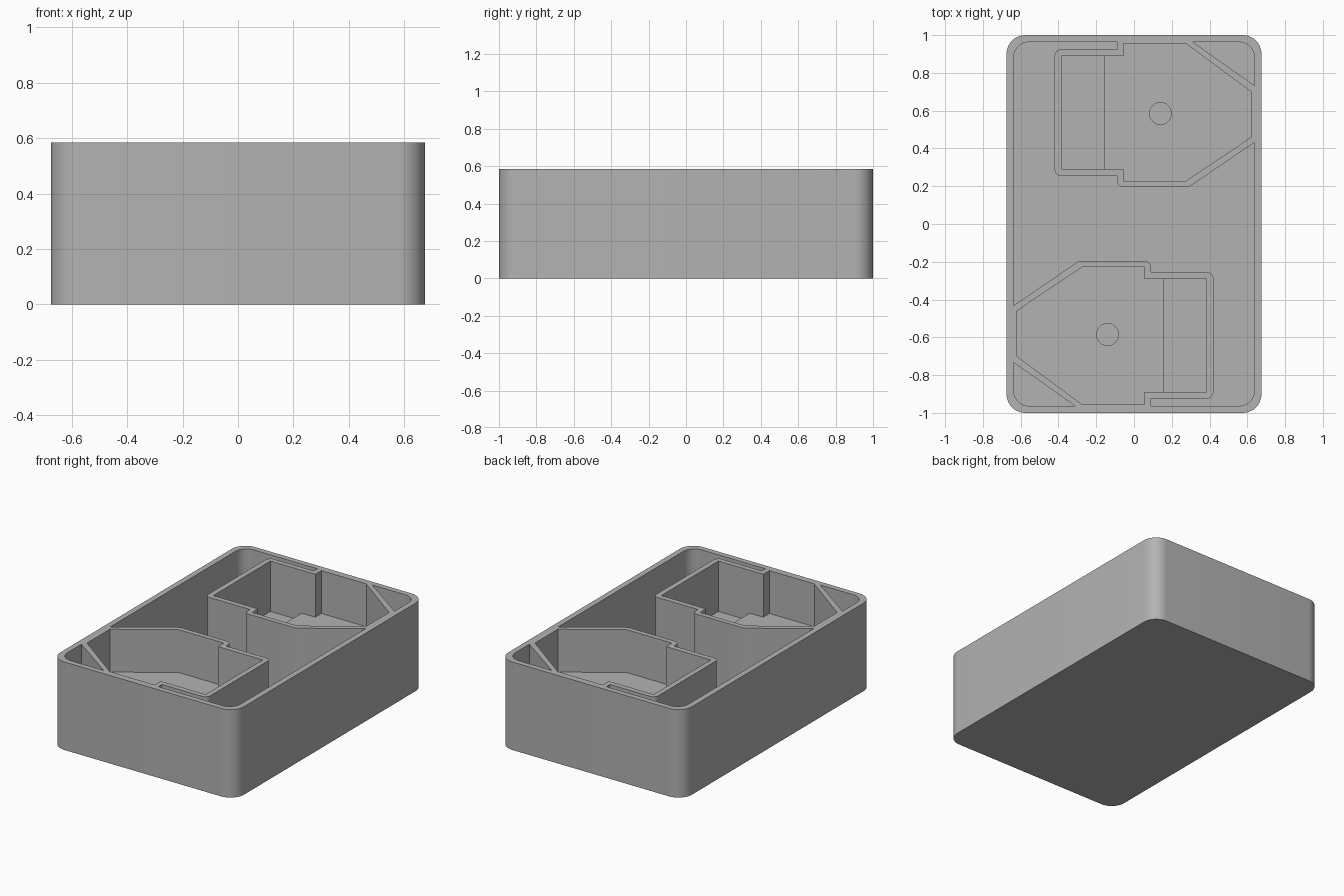
import bpy, bmesh, math
from mathutils import Vector

default = bpy.data.objects.get("Cube")
if default:
    bpy.data.objects.remove(default, do_unlink=True)

HEIGHT = 0.585
ABOVE = 0.8          # top of every cutter
FLOOR = 0.04         # thickness of the tray floor
POCKET_FLOOR = 0.30
STEP_FLOOR = 0.25

grey = bpy.data.materials.new("plain grey")
grey.use_nodes = True
colour = (0.45, 0.45, 0.45, 1)
grey.diffuse_color = colour
grey.node_tree.nodes["Principled BSDF"].inputs["Base Color"].default_value = colour


def outline(corners, steps=10):
    """Turn (x, y, radius) corners into a filleted outline."""
    points = []
    for i, (x, y, r) in enumerate(corners):
        c = Vector((x, y))
        if r == 0:
            points.append(c)
            continue
        a = (Vector(corners[i - 1][:2]) - c).normalized()
        b = (Vector(corners[(i + 1) % len(corners)][:2]) - c).normalized()
        half = a.angle(b) / 2
        reach = r / math.tan(half)
        centre = c + (a + b).normalized() * r / math.sin(half)
        start, end = c + a * reach - centre, c + b * reach - centre
        sweep = start.angle(end)
        for k in range(steps + 1):
            t = k / steps
            p = (start * math.sin((1 - t) * sweep) + end * math.sin(t * sweep)) / math.sin(sweep)
            points.append(centre + p)
    return points


def prism(name, points, z0, z1, turn=1):
    """Extrude an outline; turn=-1 rotates it half a turn about z."""
    bm = bmesh.new()
    face = bm.faces.new([bm.verts.new((p[0] * turn, p[1] * turn, z0)) for p in points])
    top = bmesh.ops.extrude_face_region(bm, geom=[face])["geom"]
    bmesh.ops.translate(bm, vec=(0, 0, z1 - z0),
                        verts=[v for v in top if isinstance(v, bmesh.types.BMVert)])
    bmesh.ops.recalc_face_normals(bm, faces=bm.faces)
    mesh = bpy.data.meshes.new(name)
    bm.to_mesh(mesh)
    bm.free()
    mesh.materials.append(grey)
    obj = bpy.data.objects.new(name, mesh)
    bpy.context.collection.objects.link(obj)
    return obj


def cut(target, cutter):
    """Subtract the cutter and throw it away."""
    cutter.hide_render = True
    mod = target.modifiers.new("cut", "BOOLEAN")
    mod.operation = "DIFFERENCE"
    mod.solver = "EXACT"
    mod.object = cutter
    bpy.context.view_layer.objects.active = target
    bpy.ops.object.modifier_apply(modifier=mod.name)
    bpy.data.objects.remove(cutter, do_unlink=True)


def rectangle(x, y, r):
    return outline([(x, y, r), (-x, y, r), (-x, -y, r), (x, -y, r)])


# Holder walls, running past the tray wall so that they merge with it
R = 0.035
holder = outline([(-0.42, 0.925, R), (-0.09, 0.925, 0), (-0.09, 1.0, 0), (0.26, 1.0, 0),
                  (0.70, 0.689, 0), (0.70, 0.474, 0), (0.29, 0.195, R),
                  (-0.09, 0.195, R), (-0.09, 0.255, 0), (-0.42, 0.255, R)])

# Pocket inside each holder, its lowered end and its round hole
pocket = [(-0.385, 0.89), (-0.055, 0.89), (-0.055, 0.955), (0.275, 0.955), (0.62, 0.70),
          (0.62, 0.46), (0.275, 0.228), (-0.055, 0.228), (-0.055, 0.29), (-0.385, 0.29)]
step = [(-0.385, 0.89), (-0.155, 0.89), (-0.155, 0.29), (-0.385, 0.29)]
hole = [(0.14 + 0.058 * math.cos(a), 0.585 + 0.058 * math.sin(a))
        for a in (math.tau * k / 32 for k in range(32))]

# Outer tray
tray = prism("tray", rectangle(0.675, 1.0, 0.1), 0, HEIGHT)

# Hollow around the holders
cavity = prism("cavity_cutter", rectangle(0.637, 0.963, 0.08), FLOOR, ABOVE)
for turn in (1, -1):
    cut(cavity, prism("holder_cutter", holder, -0.1, ABOVE + 0.1, turn))
cut(tray, cavity)

# Pockets
for turn in (1, -1):
    cut(tray, prism("pocket_cutter", pocket, POCKET_FLOOR, ABOVE, turn))
    cut(tray, prism("step_cutter", step, STEP_FLOOR, ABOVE, turn))
    cut(tray, prism("hole_cutter", hole, STEP_FLOOR, ABOVE, turn))

bpy.ops.object.select_all(action="DESELECT")
tray.select_set(True)
bpy.context.view_layer.objects.active = tray
bpy.ops.object.shade_smooth_by_angle(angle=math.radians(30))
